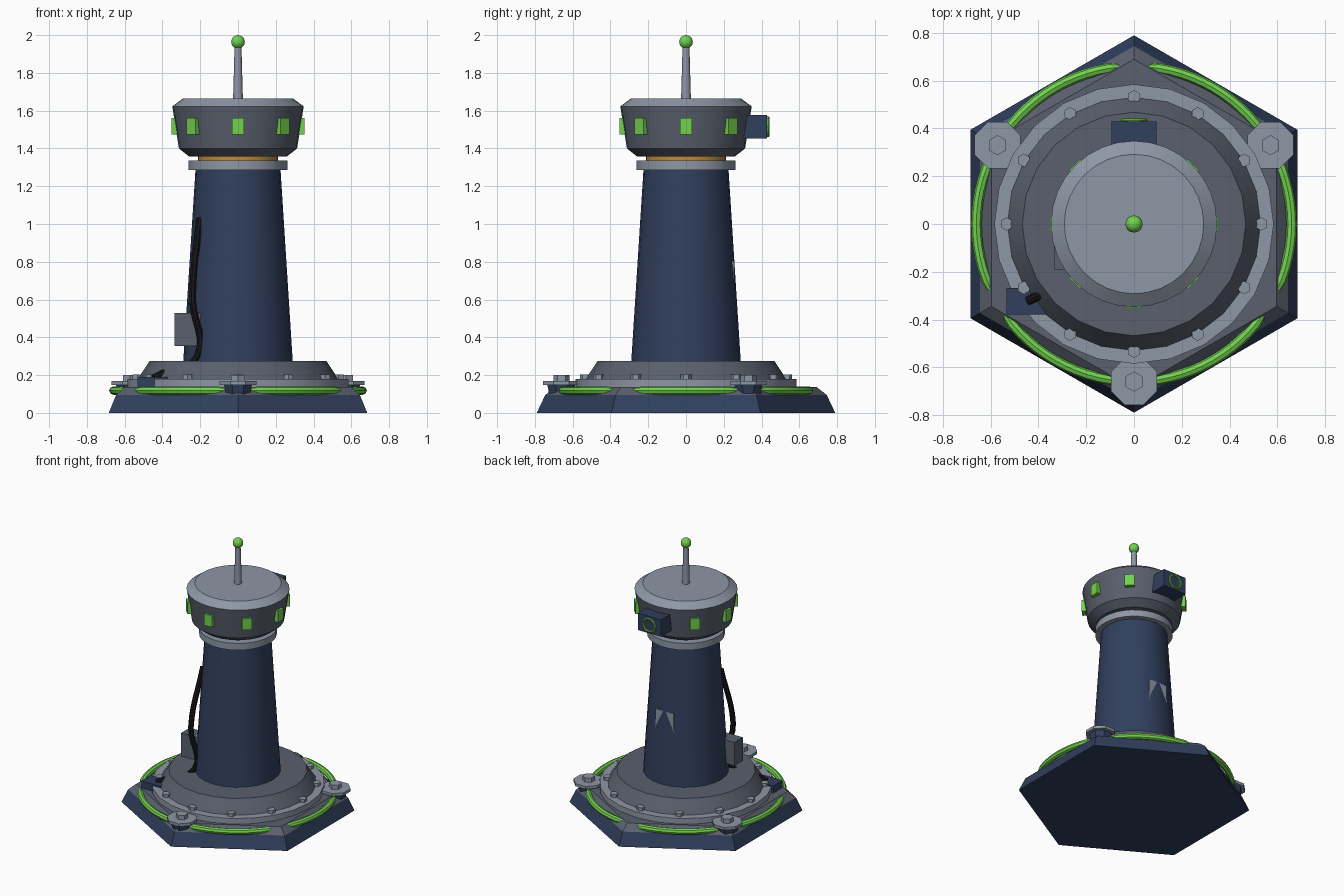
import bpy, bmesh
from math import sin, cos, pi, radians
from mathutils import Matrix, Vector

if "Cube" in bpy.data.objects:
    bpy.data.objects.remove(bpy.data.objects["Cube"])


def material(name, rgb):
    m = bpy.data.materials.new(name)
    m.diffuse_color = (*rgb, 1)
    m.use_nodes = True
    m.node_tree.nodes["Principled BSDF"].inputs["Base Color"].default_value = m.diffuse_color
    return m


NAVY = material("navy", (0.03, 0.05, 0.11))
DARK = material("dark_grey", (0.10, 0.115, 0.15))
LIGHT = material("light_grey", (0.27, 0.31, 0.38))
GREEN = material("green", (0.17, 0.64, 0.08))
GOLD = material("gold", (0.50, 0.26, 0.05))
BLACK = material("black", (0.008, 0.008, 0.01))


def finish(obj, mat, smooth=False):
    obj.data.materials.append(mat)
    if smooth:
        bpy.ops.object.select_all(action='DESELECT')
        obj.select_set(True)
        bpy.context.view_layer.objects.active = obj
        bpy.ops.object.shade_smooth_by_angle(angle=radians(30))
    return obj


def add_mesh(name, bm):
    bmesh.ops.recalc_face_normals(bm, faces=bm.faces[:])
    me = bpy.data.meshes.new(name)
    bm.to_mesh(me)
    bm.free()
    obj = bpy.data.objects.new(name, me)
    bpy.context.collection.objects.link(obj)
    return obj


def lathe(name, profile, sides, mat, at=(0, 0), turn=90, smooth=True):
    """Capped solid of revolution from (radius, z) points."""
    bm = bmesh.new()
    rings = []
    for r, z in profile:
        rings.append([bm.verts.new((at[0] + r * cos(radians(turn) + 2 * pi * i / sides),
                                    at[1] + r * sin(radians(turn) + 2 * pi * i / sides), z))
                      for i in range(sides)])
    for a, b in zip(rings, rings[1:]):
        for i in range(sides):
            j = (i + 1) % sides
            bm.faces.new((a[i], a[j], b[j], b[i]))
    bm.faces.new(rings[0])
    bm.faces.new(rings[-1])
    return finish(add_mesh(name, bm), mat, smooth)


def box(name, lo, hi, mat, turn=0):
    lo, hi = Vector(lo), Vector(hi)
    bm = bmesh.new()
    bmesh.ops.create_cube(bm, size=1)
    bmesh.ops.scale(bm, vec=hi - lo, verts=bm.verts)
    bmesh.ops.translate(bm, vec=(lo + hi) / 2, verts=bm.verts)
    bmesh.ops.rotate(bm, matrix=Matrix.Rotation(turn, 3, 'Z'), verts=bm.verts)
    return finish(add_mesh(name, bm), mat)


def tube(name, points, radius, mat, kind='POLY', tip=1.0):
    cu = bpy.data.curves.new(name, 'CURVE')
    cu.dimensions = '3D'
    cu.bevel_depth = radius
    cu.bevel_resolution = 2
    cu.use_fill_caps = True
    sp = cu.splines.new(kind)
    if kind == 'POLY':
        sp.points.add(len(points) - 1)
        for p, co in zip(sp.points, points):
            p.co = (*co, 1)
        sp.points[0].radius = sp.points[-1].radius = tip
    else:
        sp.bezier_points.add(len(points) - 1)
        for p, co in zip(sp.bezier_points, points):
            p.co = co
            p.handle_left_type = p.handle_right_type = 'AUTO'
        sp.resolution_u = 6
    obj = bpy.data.objects.new(name, cu)
    bpy.context.collection.objects.link(obj)
    bpy.ops.object.select_all(action='DESELECT')
    obj.select_set(True)
    bpy.context.view_layer.objects.active = obj
    bpy.ops.object.convert(target='MESH')
    return finish(bpy.context.view_layer.objects.active, mat, True)


# Hexagonal base
lathe("base_skirt", [(0.79, 0), (0.745, 0.095)], 6, NAVY, smooth=False)
lathe("base_deck", [(0.745, 0.095), (0.69, 0.138)], 6, DARK, smooth=False)
lathe("base_flange", [(0.585, 0.138), (0.585, 0.18)], 24, LIGHT)
lathe("base_step", [(0.53, 0.18), (0.468, 0.275)], 24, DARK)

# Flange bolts
for i in range(12):
    a = i * pi / 6
    lathe(f"flange_bolt_{i}", [(0.028, 0.175), (0.028, 0.203)], 6, LIGHT,
          (0.533 * cos(a), 0.533 * sin(a)), smooth=False)

# Three anchors, each with leg, pad and bolt
for i, deg in enumerate((30, 150, 270)):
    p = (0.66 * cos(radians(deg)), 0.66 * sin(radians(deg)))
    lathe(f"anchor_leg_{i}", [(0.05, 0.0), (0.08, 0.148)], 8, NAVY, p, 112.5, False)
    lathe(f"anchor_pad_{i}", [(0.105, 0.147), (0.105, 0.168)], 8, LIGHT, p, 112.5, False)
    lathe(f"anchor_bolt_{i}", [(0.042, 0.168), (0.042, 0.2)], 6, LIGHT, p, smooth=False)

# Glowing light strips
for i in range(6):
    angles = [radians(60 * i - 25 + 50 * k / 12) for k in range(13)]
    tube(f"light_strip_{i}", [(0.66 * cos(a), 0.66 * sin(a), 0.118) for a in angles],
         0.022, GREEN, tip=0.6)

# Tower and collar
lathe("tower", [(0.29, 0.27), (0.225, 1.29)], 24, NAVY)
lathe("collar", [(0.262, 1.285), (0.262, 1.335)], 32, LIGHT)
lathe("gold_ring", [(0.212, 1.33), (0.212, 1.36)], 32, GOLD)

# Head with lid
lathe("head", [(0.258, 1.357), (0.313, 1.4), (0.348, 1.623)], 32, DARK)
lathe("head_lid", [(0.348, 1.623), (0.292, 1.664)], 32, LIGHT)

# Head windows
for i in range(8):
    if i != 4:
        box(f"window_{i}", (-0.033, -0.352, 1.475), (0.033, -0.31, 1.56), GREEN, i * pi / 4)

# Rear camera with glowing lens ring
box("camera_housing", (-0.095, 0.3, 1.452), (0.095, 0.43, 1.578), NAVY)
tube("lens_ring", [(0.048 * cos(k * pi / 12), 0.434, 1.515 + 0.048 * sin(k * pi / 12))
                   for k in range(25)], 0.008, GREEN)

# Antenna
lathe("antenna_mast", [(0.026, 1.66), (0.018, 1.95)], 12, LIGHT)
bm = bmesh.new()
bmesh.ops.create_uvsphere(bm, u_segments=16, v_segments=10, radius=0.036,
                          matrix=Matrix.Translation((0, 0, 1.964)))
finish(add_mesh("antenna_tip", bm), GREEN, True)

# Tower fittings and cable
box("junction_box", (-0.335, -0.19, 0.355), (-0.195, -0.09, 0.53), DARK)
box("rear_panel", (-0.075, 0.22, 0.6), (0.075, 0.2545, 0.805), LIGHT)
box("cable_socket", (-0.533, -0.378, 0.138), (-0.372, -0.268, 0.19), NAVY)
tube("cable", [(-0.445, -0.322, 0.187), (-0.40, -0.30, 0.208), (-0.217, -0.20, 0.30),
               (-0.24, -0.213, 0.60), (-0.205, -0.12, 1.03)], 0.019, BLACK, 'BEZIER')
